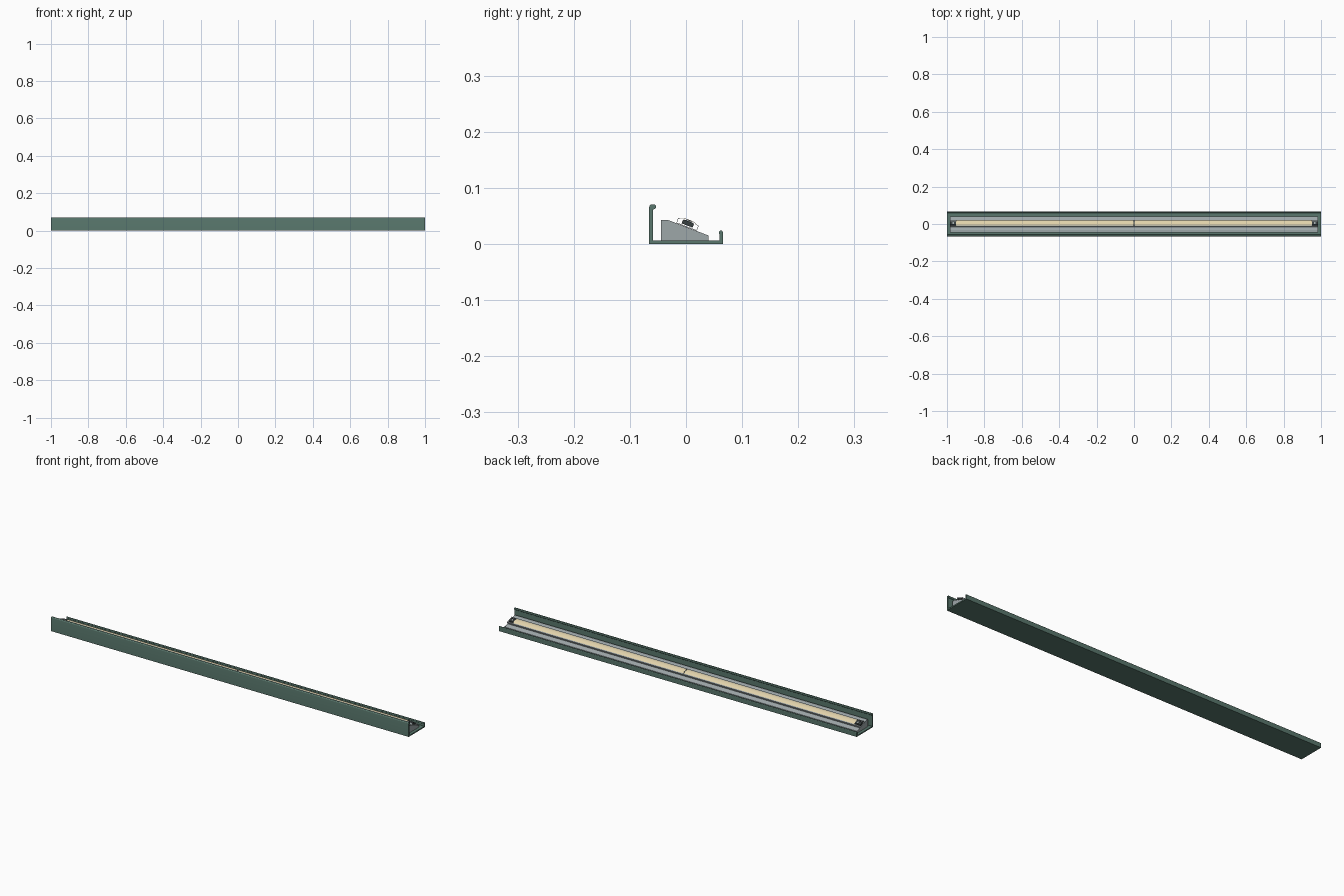
import bpy
import bmesh
import math

cube = bpy.data.objects.get("Cube")
if cube:
    bpy.data.objects.remove(cube, do_unlink=True)


def material(name, rgb):
    mat = bpy.data.materials.new(name)
    mat.use_nodes = True
    colour = (*rgb, 1)
    mat.diffuse_color = colour
    node = next(n for n in mat.node_tree.nodes if n.type == 'BSDF_PRINCIPLED')
    node.inputs["Base Color"].default_value = colour
    return mat


GREEN = material("grey green paint", (0.10, 0.187, 0.153))
GREY = material("grey metal", (0.34, 0.385, 0.395))
CREAM = material("warm cream diffuser", (0.76, 0.65, 0.41))
DARK = material("dark plastic", (0.04, 0.05, 0.05))

# Slope of the lamp bed
TILT = math.atan2(0.028, 0.073)
BED_Z = 0.0305


def on_bed(u, v):
    """Lamp coordinates (along the slope, away from it) to y, z."""
    c, s = math.cos(TILT), math.sin(TILT)
    return (0.001 + u * c + v * s, BED_Z - u * s + v * c)


def extrude(name, profile, x0, x1, mat, smooth=False):
    """Extrude a closed y, z profile from x0 to x1."""
    bm = bmesh.new()
    face = bm.faces.new([bm.verts.new((x0, y, z)) for y, z in profile])
    new = bmesh.ops.extrude_face_region(bm, geom=[face])["geom"]
    verts = [g for g in new if isinstance(g, bmesh.types.BMVert)]
    bmesh.ops.translate(bm, verts=verts, vec=(x1 - x0, 0, 0))
    bmesh.ops.recalc_face_normals(bm, faces=bm.faces[:])
    mesh = bpy.data.meshes.new(name)
    bm.to_mesh(mesh)
    bm.free()
    mesh.materials.append(mat)
    obj = bpy.data.objects.new(name, mesh)
    bpy.context.collection.objects.link(obj)
    if smooth:
        bpy.ops.object.select_all(action='DESELECT')
        obj.select_set(True)
        bpy.context.view_layer.objects.active = obj
        bpy.ops.object.shade_smooth_by_angle(angle=math.radians(35))
    return obj


def lamp_part(name, profile, x0, x1, mat, smooth=False):
    return extrude(name, [on_bed(u, v) for u, v in profile], x0, x1, mat, smooth)


def arc(cy, cz, r, start, end, steps=6):
    angles = [math.radians(start + (end - start) * i / steps) for i in range(steps + 1)]
    return [(cy + r * math.cos(a), cz + r * math.sin(a)) for a in angles]


# Channel: tall front wall with a rolled lip, floor, and short hemmed back wall
channel = [(-0.0655, 0), (0.0655, 0), (0.0655, 0.021)]
channel += arc(0.0622, 0.021, 0.0033, 0, 180)
channel += [(0.0589, 0.018), (0.0597, 0.017), (0.0597, 0.006),
            (-0.0588, 0.006), (-0.0588, 0.061)]
channel += arc(-0.0578, 0.0662, 0.0045, -90, 60)
channel += arc(-0.061, 0.0662, 0.0045, 90, 180)
extrude("channel", channel, -1, 1, GREEN, True)

# Sloped lamp bed
bed = [(-0.0445, 0.006), (0.04, 0.006), (0.04, 0.015), (-0.033, 0.043), (-0.0445, 0.043)]
extrude("lamp_bed", bed, -0.985, 0.985, GREY)

# Thin open-ended tray with inward flanges that hold the diffuser
half_tray = [(0.0195, 0), (0.0195, 0.0095), (0.0145, 0.0105), (0.0145, 0.0097),
             (0.0187, 0.0088), (0.0187, 0.0008)]
tray = half_tray + [(-u, v) for u, v in reversed(half_tray)]
lamp_part("lamp_tray", tray, -0.985, 0.985, GREY)

# Dark light bar running the whole length under the diffuser
bar = [(-0.0105, 0.0025), (0.0105, 0.0025), (0.0105, 0.009), (0.0085, 0.0105),
       (-0.0085, 0.0105), (-0.0105, 0.009)]
lamp_part("light_bar", bar, -0.984, 0.984, DARK)

# Thin arched diffuser in two lengths, leaving the ends of the bar bare
half_arch = [(0.0145, 0.0105), (0.011, 0.0122), (0.005, 0.0133)]
arch = half_arch + [(-u, v) for u, v in reversed(half_arch)]
arch += [(u, v - 0.0008) for u, v in reversed(arch)]
fixing = [(-0.005, 0.0105), (0.005, 0.0105), (0.005, 0.0125), (-0.005, 0.0125)]

for side, label in ((-1, "right"), (1, "left")):
    lamp_part(label + "_diffuser", arch, side * 0.002, side * 0.953, CREAM, True)
    lamp_part(label + "_bar_fixing", fixing, side * 0.962, side * 0.970, GREY)
